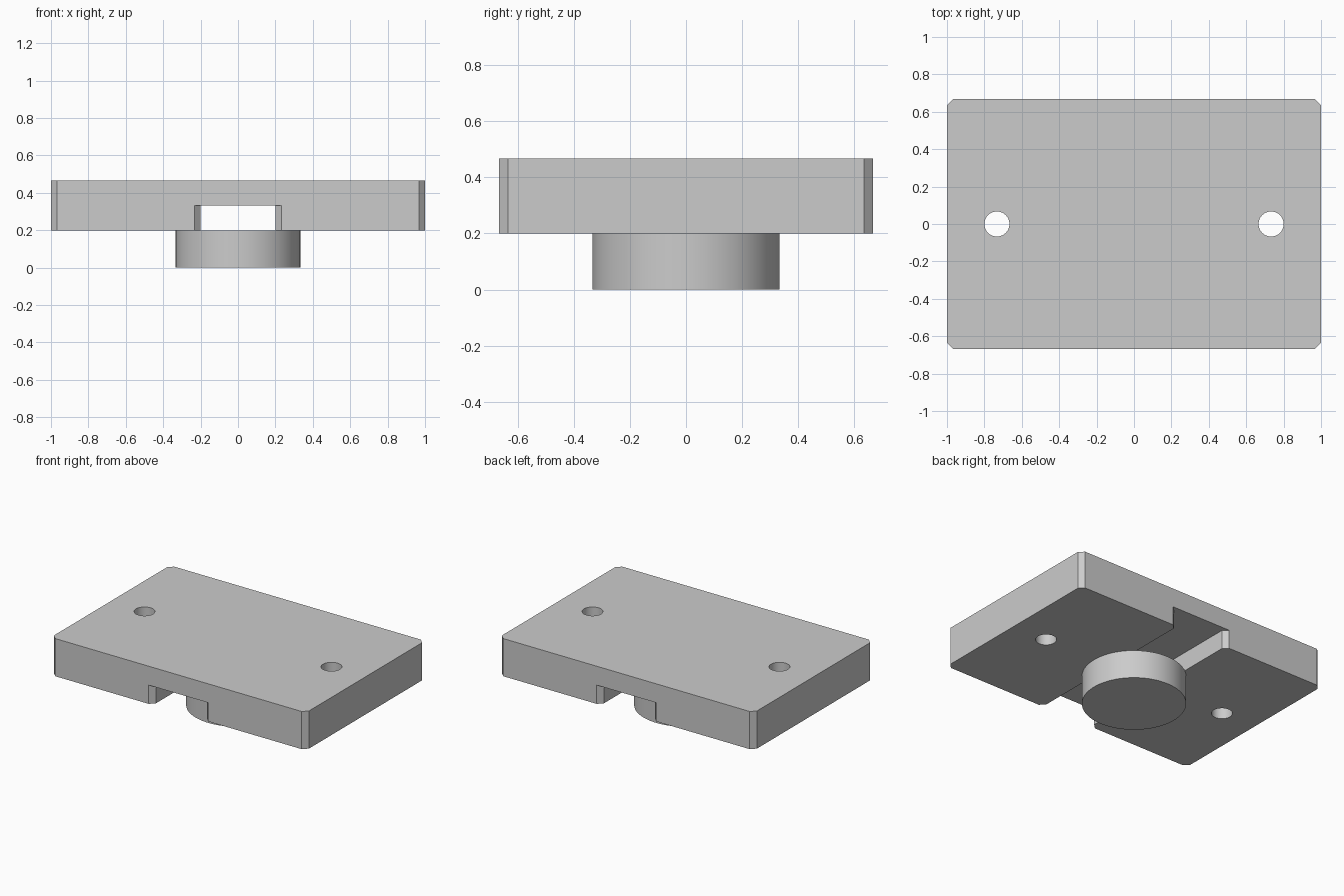
import bpy
import bmesh
import math

if "Cube" in bpy.data.objects:
    bpy.data.objects.remove(bpy.data.objects["Cube"], do_unlink=True)

grey = bpy.data.materials.new("light_grey")
grey.use_nodes = True
colour = (0.6, 0.6, 0.6, 1)
grey.diffuse_color = colour
grey.node_tree.nodes["Principled BSDF"].inputs["Base Color"].default_value = colour


def prism(name, outline, bottom, top):
    """Extrude a counter-clockwise outline upwards."""
    bm = bmesh.new()
    base = bm.faces.new([bm.verts.new((x, y, bottom)) for x, y in outline])
    grown = bmesh.ops.extrude_face_region(bm, geom=[base], use_keep_orig=True)
    moved = [v for v in grown["geom"] if isinstance(v, bmesh.types.BMVert)]
    bmesh.ops.translate(bm, vec=(0, 0, top - bottom), verts=moved)
    bmesh.ops.recalc_face_normals(bm, faces=bm.faces)
    mesh = bpy.data.meshes.new(name)
    bm.to_mesh(mesh)
    bm.free()
    mesh.materials.append(grey)
    obj = bpy.data.objects.new(name, mesh)
    bpy.context.collection.objects.link(obj)
    return obj


def circle(cx, radius, sides):
    steps = [2 * math.pi * i / sides for i in range(sides)]
    return [(cx + radius * math.cos(a), radius * math.sin(a)) for a in steps]


def mirrored(quarter):
    """Complete an outline from its +x +y quarter, listed from low y to high y."""
    right = [(x, -y) for x, y in reversed(quarter)] + quarter
    return right + [(-x, -y) for x, y in right]


def activate(obj):
    bpy.ops.object.select_all(action="DESELECT")
    obj.select_set(True)
    bpy.context.view_layer.objects.active = obj


LENGTH, WIDTH, CHAMFER = 1.0, 0.667, 0.0333
SEAT, TOP = 0.2, 0.467

# Plate with chamfered corners
plate = prism("plate", mirrored([(LENGTH, WIDTH - CHAMFER),
                                 (LENGTH - CHAMFER, WIDTH)]), SEAT, TOP)

# Underside channel with flared ends, and two bolt holes
cutters = [prism("channel_cutter", mirrored([(0.2, WIDTH - CHAMFER),
                                             (0.2 + 2 * CHAMFER, WIDTH + CHAMFER)]),
                 SEAT - 0.1, 0.333)]
for side in (-1, 1):
    cutters.append(prism("hole_cutter", circle(side * 0.733, 0.067, 48),
                         SEAT - 0.1, TOP + 0.1))
activate(plate)
for cutter in cutters:
    cutter.hide_render = True
    cut = plate.modifiers.new("cut", "BOOLEAN")
    cut.operation = "DIFFERENCE"
    cut.solver = "EXACT"
    cut.object = cutter
    bpy.ops.object.modifier_apply(modifier=cut.name)
    bpy.data.objects.remove(cutter, do_unlink=True)

# Round boss below the plate, bridging the channel
boss = prism("round_boss", circle(0, 0.333, 96), 0, SEAT)

for part in (plate, boss):
    activate(part)
    bpy.ops.object.shade_smooth_by_angle(angle=math.radians(30))
